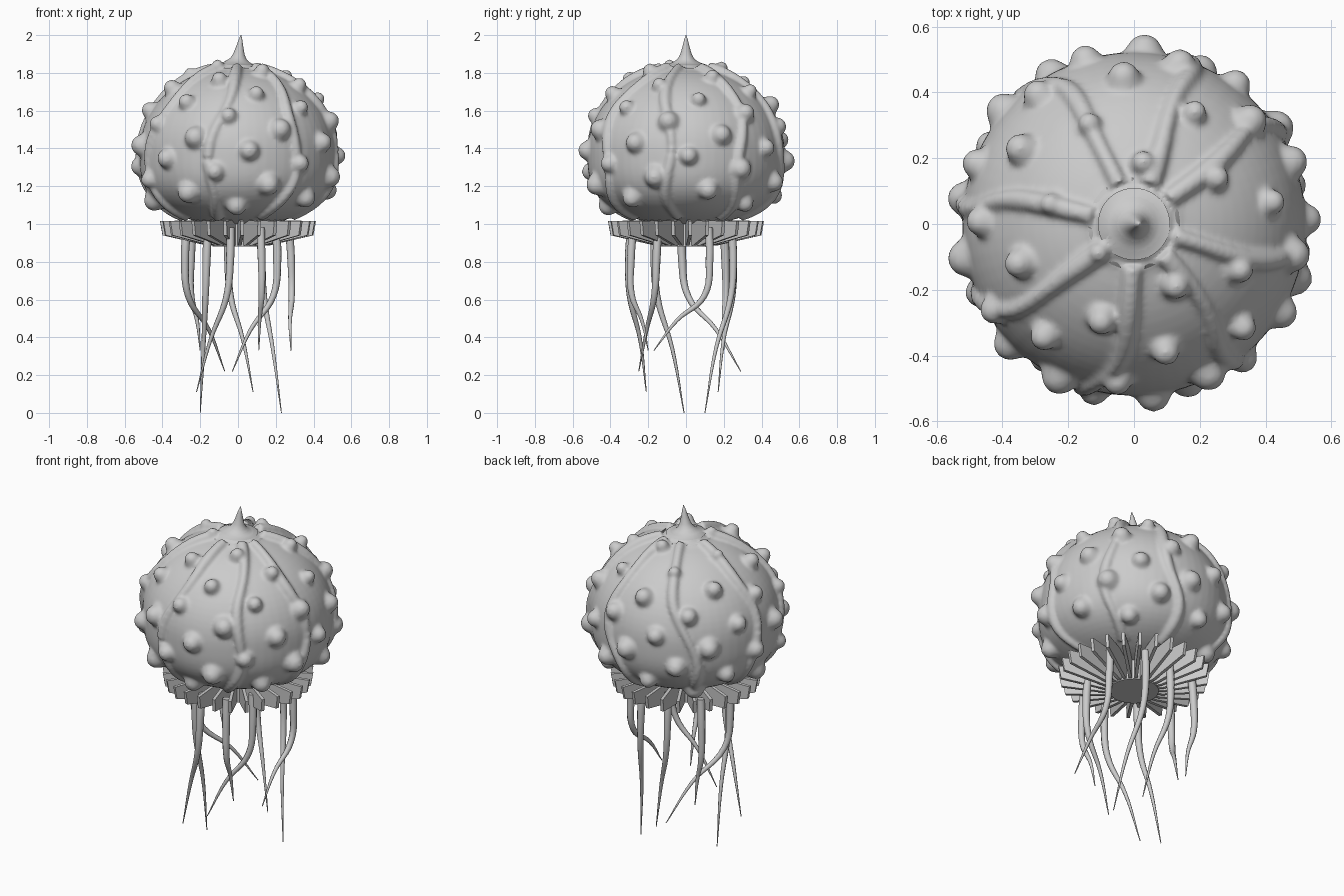
import bpy, bmesh, math
from mathutils import Vector, Matrix

if "Cube" in bpy.data.objects:
    bpy.data.objects.remove(bpy.data.objects["Cube"])

# bell: widest height, radius, upper and lower half heights
CZ, R, UP, DOWN = 1.38, 0.522, 0.455, 0.39


def add_object(name, bm, smooth=True):
    bmesh.ops.recalc_face_normals(bm, faces=bm.faces)
    mesh = bpy.data.meshes.new(name)
    bm.to_mesh(mesh)
    bm.free()
    for p in mesh.polygons:
        p.use_smooth = smooth
    ob = bpy.data.objects.new(name, mesh)
    bpy.context.collection.objects.link(ob)
    return ob


def bell_radius(z):
    """Round dome above, fuller and flatter bowl below."""
    if z > CZ:
        return R * math.sqrt(max(0, 1 - ((z - CZ) / UP) ** 2))
    return R * math.sqrt(max(0, 1 - ((CZ - z) / DOWN) ** 3))


def on_bell(z, deg):
    """Point and normal on the bell surface at a height and angle."""
    a, r, e = math.radians(deg), bell_radius(z), 0.004
    slope = (bell_radius(z + e) - bell_radius(z - e)) / (2 * e)
    n = Vector((math.cos(a), math.sin(a), -slope)).normalized()
    return Vector((r * math.cos(a), r * math.sin(a), z)), n


def tube(bm, pts, radii, sides=10):
    rings = []
    for i, p in enumerate(pts):
        d = pts[min(i + 1, len(pts) - 1)] - pts[max(i - 1, 0)]
        q = d.to_track_quat('Z', 'Y')
        rings.append([bm.verts.new(p + q @ Vector((radii[i] * math.cos(k * math.tau / sides),
                                                   radii[i] * math.sin(k * math.tau / sides), 0)))
                      for k in range(sides)])
    for a, b in zip(rings, rings[1:]):
        for k in range(sides):
            bm.faces.new((a[k], a[(k + 1) % sides], b[(k + 1) % sides], b[k]))
    bm.faces.new(rings[0])
    bm.faces.new(rings[-1])


def crown(bm):
    prof = [(0.15, 1.79), (0.14, 1.825), (0.11, 1.843), (0.075, 1.853), (0.045, 1.872),
            (0.03, 1.90), (0.02, 1.935), (0.011, 1.97), (0.002, 2.0)]
    tube(bm, [Vector((0.016 * max(0, (z - 1.85) / 0.15), 0, z)) for r, z in prof],
         [r for r, z in prof], 24)


# Bell, spun from its profile
bm = bmesh.new()
heights = []
for j in range(1, 40):
    c = math.cos(math.pi * j / 40)
    heights.append(CZ + c * (UP if c > 0 else DOWN))
tube(bm, [Vector((0, 0, z)) for z in heights], [bell_radius(z) for z in heights], 64)
crown(bm)

# Warts in a golden-angle spiral: a flared foot with a round head
for i in range(54):
    f = min(1, i / 25)
    p, n = on_bell(1.82 - 0.0139 * i, 219 - 137.5 * i)
    s = 0.035 + 0.015 * f + 0.004 * (i % 3 - 1)
    head = 0.022 - 0.018 * f
    bmesh.ops.create_icosphere(bm, subdivisions=2, radius=s,
                               matrix=Matrix.Translation(p + n * head))
    rot = n.to_track_quat('Z', 'Y').to_matrix().to_4x4()
    bmesh.ops.create_cone(bm, cap_ends=True, segments=14, radius1=s * 1.45, radius2=s * 0.75,
                          depth=0.02 + head + s * 0.65,
                          matrix=Matrix.Translation(p + n * ((head + s * 0.65 - 0.02) / 2)) @ rot)

# Wavy ribs running from crown to skirt (top angle, bottom angle), sinking as they descend
for k, (a0, a1) in enumerate([(268, 247), (314, 298), (-17, -8), (36, 35),
                              (68, 80), (111, 137), (168, 174), (219, 200)]):
    pts, radii = [], []
    for j in range(29):
        t = j / 28
        c = math.cos(math.radians(14 + 138 * t))
        wave = 4 * math.sin(t * 9 + k * 1.7)
        p, n = on_bell(CZ + c * (UP if c > 0 else DOWN), a0 + (a1 - a0) * t + wave * min(1, 3 * t))
        pts.append(p + n * (0.006 - 0.012 * min(1, 2.5 * t)))
        radii.append(0.029 + 0.004 * math.sin(t * 14 + k * 2))
    tube(bm, pts, radii)

bell = add_object("bell", bm)
remesh = bell.modifiers.new("fuse", 'REMESH')
remesh.mode = 'VOXEL'
remesh.voxel_size = 0.01
remesh.use_smooth_shade = True
soft = bell.modifiers.new("soften", 'SMOOTH')
soft.factor = 0.5
soft.iterations = 5

# Sharp crown spike over the fused crown
bm = bmesh.new()
crown(bm)
add_object("crown_spike", bm)

# Skirt of thin radial plates
bm = bmesh.new()
T = 0.009
outline = [(0.1, 0.885), (0.16, 0.885), (0.4, 0.94), (0.413, 1.015), (0.24, 1.02), (0.1, 1.03)]
for k in range(28):
    rot = Matrix.Rotation(math.tau * (k + 0.25) / 28, 3, 'Z')
    a = [bm.verts.new(rot @ Vector((r, -T, z))) for r, z in outline]
    b = [bm.verts.new(rot @ Vector((r, T, z))) for r, z in outline]
    bm.faces.new(a)
    bm.faces.new(b[::-1])
    for i in range(len(a)):
        j = (i + 1) % len(a)
        bm.faces.new((a[i], b[i], b[j], a[j]))
add_object("skirt_plates", bm, False)

# Hub under the bell
bm = bmesh.new()
bmesh.ops.create_cone(bm, cap_ends=True, segments=28, radius1=0.135, radius2=0.135, depth=0.17,
                      matrix=Matrix.Translation((0, 0, 0.965)))
add_object("skirt_hub", bm, False)

# Tentacles: start x, y and tip x, y, z
tentacles = [(0.12, 0.24, 0.23, 0.10, 0.0), (-0.16, -0.16, -0.20, -0.01, 0.0),
             (-0.04, -0.29, -0.22, -0.21, 0.11), (-0.05, 0.24, 0.08, 0.17, 0.11),
             (-0.27, -0.02, -0.07, 0.29, 0.22), (0.20, -0.15, -0.03, -0.25, 0.22),
             (-0.24, 0.20, -0.20, 0.20, 0.33), (0.27, 0.12, 0.28, -0.17, 0.33),
             (0.12, -0.28, 0.11, -0.20, 0.33)]
for i, (sx, sy, ex, ey, ez) in enumerate(tentacles):
    zm = 0.62

    def mix(t, z, out=1.0):
        return Vector((sx * out + (ex - sx) * t, sy * out + (ey - sy) * t, z))
    pts = [mix(0, 0.98), mix(0, 0.82, 1.04), mix(0.1, zm, 1.05),
           mix(0.58, zm + (ez - zm) * 0.45), mix(1, ez)]
    cu = bpy.data.curves.new("tentacle", 'CURVE')
    cu.dimensions = '3D'
    cu.bevel_depth = 0.023
    cu.bevel_resolution = 2
    cu.resolution_u = 6
    cu.use_fill_caps = True
    sp = cu.splines.new('BEZIER')
    sp.bezier_points.add(len(pts) - 1)
    for bp, p, r in zip(sp.bezier_points, pts, (1, 0.95, 0.75, 0.45, 0.1)):
        bp.co = p
        bp.radius = r
        bp.handle_left_type = bp.handle_right_type = 'AUTO'
    ob = bpy.data.objects.new("tentacle_%d" % (i + 1), cu)
    bpy.context.collection.objects.link(ob)
